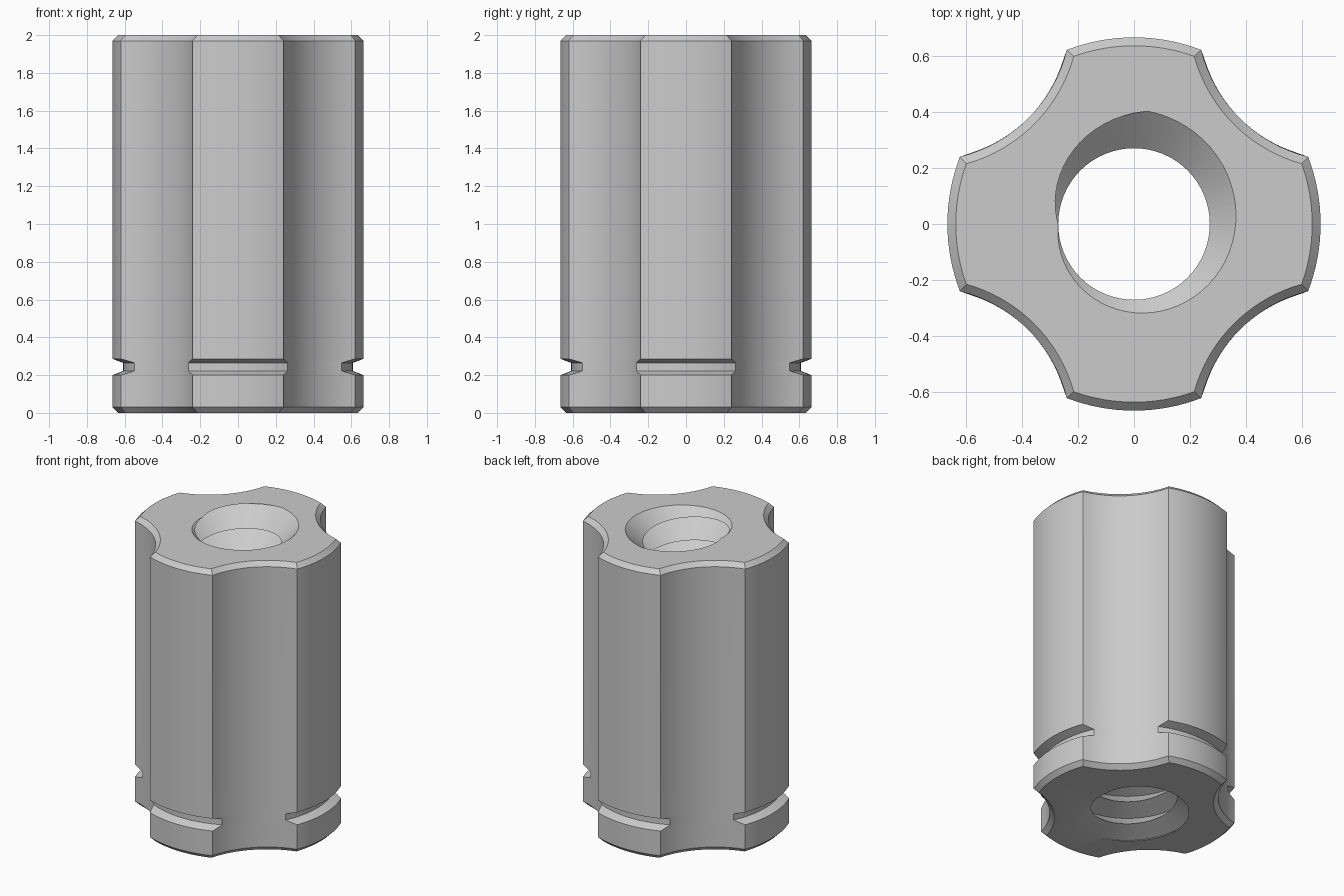
import bpy
import bmesh
from math import acos, atan2, cos, sin, pi, sqrt

cube = bpy.data.objects.get("Cube")
if cube:
    bpy.data.objects.remove(cube, do_unlink=True)

# Overall sizes
HEIGHT = 2.0
LOBE_R = 0.665       # radius of the four lobes
GROOVE_R = 0.608     # floor of the outer groove
SCALLOP_R = 0.52     # radius of the four flutes
SCALLOP_D = 1.053    # distance of each flute axis from the centre
CHAMFER = 0.03
ARC = 16             # segments per arc
CREST_R, ROOT_R, PITCH = 0.27, 0.405, 0.16
TURN = 64            # thread segments per turn


def outline(lobe_r, scallop_r):
    """Four convex lobes alternating with four concave flutes."""
    half = acos((lobe_r**2 + SCALLOP_D**2 - scallop_r**2) / (2 * lobe_r * SCALLOP_D))
    sweep = atan2(lobe_r * sin(half), SCALLOP_D - lobe_r * cos(half))
    lobe = pi / 4 - half
    points = []
    for q in range(4):
        a = q * pi / 2
        for i in range(ARC):
            t = a - lobe + 2 * lobe * i / ARC
            points.append((lobe_r * cos(t), lobe_r * sin(t)))
        d = a + pi / 4
        for i in range(ARC):
            t = d + pi + sweep * (1 - 2 * i / ARC)
            points.append((SCALLOP_D * cos(d) + scallop_r * cos(t),
                           SCALLOP_D * sin(d) + scallop_r * sin(t)))
    return points


def finish(bm, name):
    bmesh.ops.recalc_face_normals(bm, faces=bm.faces)
    mesh = bpy.data.meshes.new(name)
    bm.to_mesh(mesh)
    bm.free()
    obj = bpy.data.objects.new(name, mesh)
    bpy.context.collection.objects.link(obj)
    return obj


def make_body():
    """Fluted column with chamfered ends and a groove near the base."""
    levels = [(0, LOBE_R - CHAMFER, SCALLOP_R + CHAMFER),
              (CHAMFER, LOBE_R, SCALLOP_R),
              (0.2, LOBE_R, SCALLOP_R),
              (0.222, GROOVE_R, SCALLOP_R),
              (0.265, GROOVE_R, SCALLOP_R),
              (0.286, LOBE_R, SCALLOP_R),
              (HEIGHT - CHAMFER, LOBE_R, SCALLOP_R),
              (HEIGHT, LOBE_R - CHAMFER, SCALLOP_R + CHAMFER)]
    bm = bmesh.new()
    rings = [[bm.verts.new((x, y, z)) for x, y in outline(r, s)] for z, r, s in levels]
    n = len(rings[0])
    for low, high in zip(rings, rings[1:]):
        for i in range(n):
            k = (i + 1) % n
            bm.faces.new((low[i], low[k], high[k], high[i]))
    bm.faces.new(rings[0][::-1])
    bm.faces.new(rings[-1])
    return finish(bm, "fluted_body")


def make_thread_cutter():
    """Helical solid that cuts the threaded bore."""
    bm = bmesh.new()
    top = HEIGHT + 2.5 * PITCH
    count = TURN * 18

    def helix(radius, rise):
        return [bm.verts.new((radius * cos(2 * pi * j / TURN),
                              radius * sin(2 * pi * j / TURN),
                              top + rise - PITCH * j / TURN)) for j in range(count + 1)]

    crest = helix(CREST_R, 0)
    root = helix(ROOT_R, 0.73 * PITCH)
    for j in range(count):
        bm.faces.new((crest[j], crest[j + 1], root[j + 1], root[j]))
        if j + TURN < count:
            k = j + TURN
            bm.faces.new((root[k], root[k + 1], crest[j + 1], crest[j]))
    # Close both ends with fans to the axis
    edges = [e for e in bm.edges if e.is_boundary]
    upper = bm.verts.new((0, 0, top))
    lower = bm.verts.new((0, 0, top - PITCH * count / TURN))
    for e in edges:
        tip = upper if e.verts[0].co.z > HEIGHT / 2 else lower
        bm.faces.new((e.verts[0], e.verts[1], tip))
    return finish(bm, "thread_cutter")


body = make_body()
cutter = make_thread_cutter()
cutter.hide_render = True

# Cut the bore, then drop the cutter
cut = body.modifiers.new("bore", "BOOLEAN")
cut.operation = "DIFFERENCE"
cut.solver = "EXACT"
cut.object = cutter
bpy.ops.object.select_all(action="DESELECT")
body.select_set(True)
bpy.context.view_layer.objects.active = body
bpy.ops.object.modifier_apply(modifier=cut.name)
bpy.data.objects.remove(cutter, do_unlink=True)

# Plain grey finish
grey = bpy.data.materials.new("light_grey")
grey.use_nodes = True
colour = (0.6, 0.6, 0.6, 1)
grey.diffuse_color = colour
grey.node_tree.nodes["Principled BSDF"].inputs["Base Color"].default_value = colour
body.data.materials.clear()
body.data.materials.append(grey)
bpy.ops.object.shade_smooth_by_angle(angle=pi / 6)
